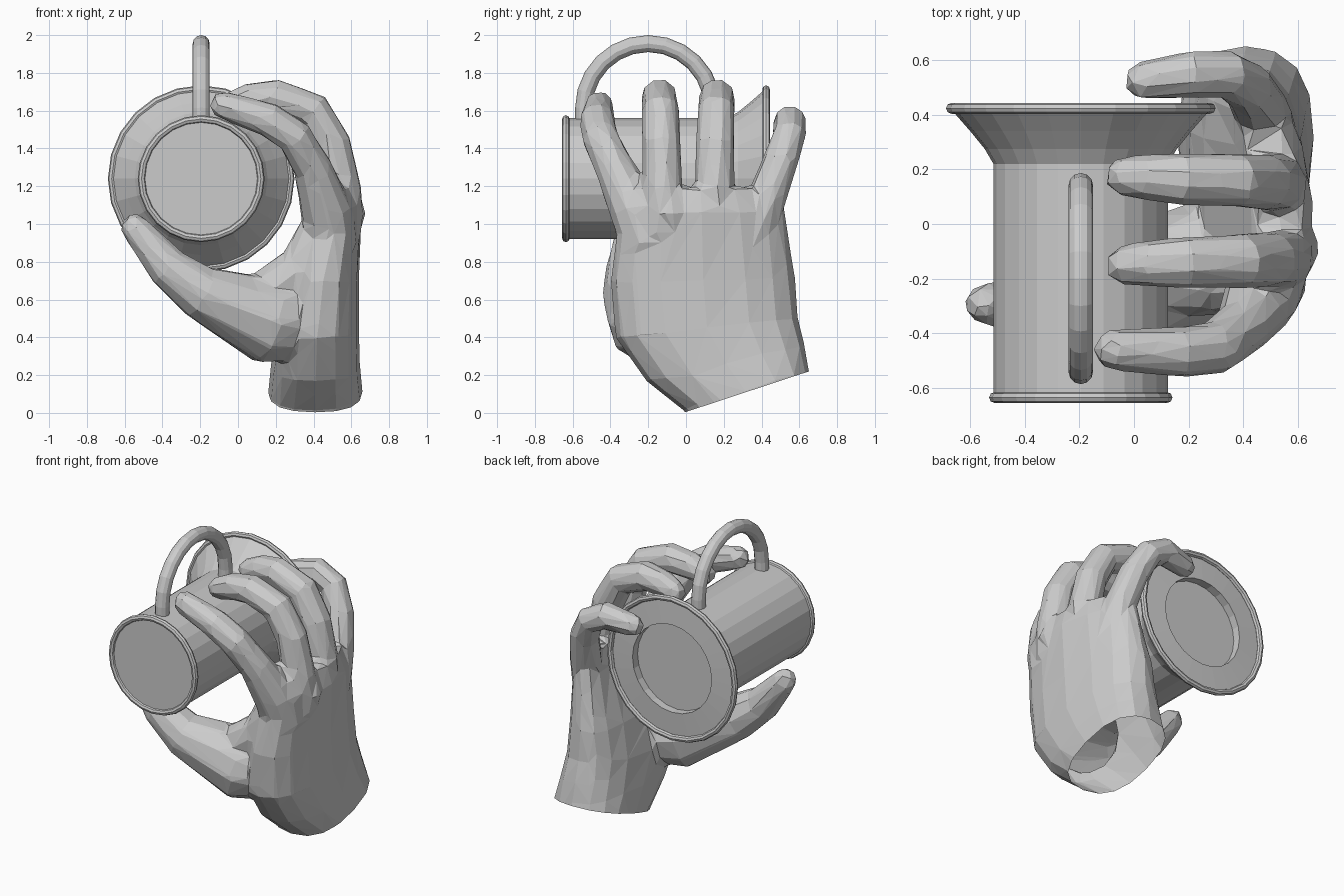
import bpy, bmesh, math
from mathutils import Vector

if "Cube" in bpy.data.objects:
    bpy.data.objects.remove(bpy.data.objects["Cube"])

CX, CZ = -0.195, 1.24           # mug axis (runs along y)


def new_object(name, bm):
    bmesh.ops.recalc_face_normals(bm, faces=bm.faces)
    me = bpy.data.meshes.new(name)
    bm.to_mesh(me)
    bm.free()
    ob = bpy.data.objects.new(name, me)
    bpy.context.collection.objects.link(ob)
    return ob


def lathe(name, profile, closed=False):
    """Spin a (radius, y) profile around the mug axis."""
    bm = bmesh.new()
    vs = [bm.verts.new((CX + r, y, CZ)) for r, y in profile]
    es = [bm.edges.new(e) for e in zip(vs, vs[1:])]
    if closed:
        es.append(bm.edges.new((vs[-1], vs[0])))
    bmesh.ops.spin(bm, geom=vs + es, cent=(CX, 0, CZ), axis=(0, 1, 0),
                   angle=2 * math.pi, steps=24)
    bmesh.ops.remove_doubles(bm, verts=bm.verts, dist=1e-4)
    return new_object(name, bm)


def skin_rings(bm, rings):
    """Bridge a list of point rings into a closed tube."""
    vs = [[bm.verts.new(p) for p in ring] for ring in rings]
    n = len(vs[0])
    faces = [bm.faces.new((a[i], a[(i + 1) % n], b[(i + 1) % n], b[i]))
             for a, b in zip(vs, vs[1:]) for i in range(n)]
    faces += [bm.faces.new(vs[0][::-1]), bm.faces.new(vs[-1])]
    bmesh.ops.recalc_face_normals(bm, faces=faces)


def tube(bm, path, sides=10, side_dir=(0, 1, 0), round_tip=True):
    """Tapered tube through (x, y, z, radius) points."""
    pts = [(Vector(p[:3]), p[3]) for p in path]
    if round_tip:
        d = (pts[-1][0] - pts[-2][0]).normalized()
        p, r = pts[-1]
        pts += [(p + d * r * 0.6, r * 0.75), (p + d * r * 0.85, r * 0.35)]
    rings = []
    for i, (p, r) in enumerate(pts):
        t = (pts[min(i + 1, len(pts) - 1)][0] - pts[max(i - 1, 0)][0]).normalized()
        u = Vector(side_dir)
        u = (u - t * u.dot(t)).normalized()
        v = t.cross(u)
        rings.append([p + r * (math.cos(a) * u + math.sin(a) * v)
                      for a in (2 * math.pi * k / sides for k in range(sides))])
    skin_rings(bm, rings)


# Mug: straight body, flared rim, recessed top
lathe("mug_body", [(0, -.64), (.32, -.64), (.32, .22), (.352, .275), (.405, .34),
                   (.475, .42), (.30, .43), (.30, .375), (0, .375)])

# Rolled beads on the base and rim
for name, r, y in (("base_bead", .316, -.636), ("rim_bead", .474, .424)):
    lathe(name, [(r + .02 * math.cos(k * math.pi / 4), y + .02 * math.sin(k * math.pi / 4))
                 for k in range(8)], True)

# Mug handle: half ring with its ends sunk in the body
arc = [(CX, -.2 - .342 * math.cos(a), 1.613 + .342 * math.sin(a), .045)
       for a in (math.pi * k / 12 for k in range(13))]
ends = [(CX, p[1], 1.5, .045) for p in (arc[0], arc[-1])]
bm = bmesh.new()
tube(bm, ends[:1] + arc + ends[1:], 12, (1, 0, 0), False)
new_object("mug_handle", bm)


def spow(v, e=0.8):
    return math.copysign(abs(v) ** e, v)


# Palm: stacked rounded sections (cx, cy, z, half x, half y, tilt);
# the little-finger side arches inwards with height
rings = []
for cx, cy, z, hx, hy, tilt in [(.40, .37, 0, .25, .31, .33),
                                (.41, .32, .12, .25, .33, .33),
                                (.41, .21, .26, .235, .42, .22),
                                (.42, .11, .45, .22, .485, .1),
                                (.45, .09, .7, .19, .49, 0),
                                (.525, .085, 1.07, .13, .44, 0),
                                (.53, .09, 1.19, .09, .38, 0)]:
    ring = []
    for k in range(16):
        a = math.pi * k / 8
        s = spow(math.sin(a))
        arch = max(0, z - .2) * .11 * max(s, 0) ** 1.5
        ring.append((cx + hx * spow(math.cos(a)) - arch, cy + hy * s, z + tilt * hy * s))
    rings.append(ring)
bm = bmesh.new()
skin_rings(bm, rings)

# Thumb and the web joining it to the palm
tube(bm, [(.5, 0, .54, .1), (.36, -.1, .5, .22), (.15, -.19, .49, .235),
          (-.2, -.3, .64, .148), (-.37, -.31, .77, .115), (-.55, -.29, .985, .078)])
tube(bm, [(.05, -.2, .56, .13), (.34, -.2, .76, .14), (.46, -.22, 1, .12)])

# Index finger
tube(bm, [(.5, -.2, .88, .14), (.465, -.27, 1.08, .14), (.395, -.38, 1.3, .105),
          (.3, -.455, 1.46, .1), (.17, -.47, 1.55, .095), (-.08, -.46, 1.63, .077)])

# Middle and ring fingers share one curl
for y, dx, fan in ((-.12, 0, -.03), (.145, -.02, .03)):
    curl = [(.53, .95, .13), (.55, 1.18, .108), (.5, 1.42, .104), (.4, 1.6, .101),
            (.2, 1.675, .097), (.06, 1.66, .088), (-.04, 1.625, .075)]
    tube(bm, [(x + dx * (x > .1), y + fan * i / 6, z, r)
              for i, (x, z, r) in enumerate(curl)])

# Little finger
tube(bm, [(.48, .34, .92, .12), (.465, .42, 1.12, .105), (.42, .5, 1.33, .095),
          (.34, .55, 1.48, .09), (.22, .55, 1.54, .09), (.03, .525, 1.51, .073)])

# Prominent knuckle at the back of the hand
tube(bm, [(.52, -.1, .92, .1), (.595, -.09, 1.06, .09), (.55, -.1, 1.2, .08)])
raw = new_object("hand_blockout", bm)

# Fuse the parts, relax the joins and reduce to irregular low-poly facets
m = raw.modifiers.new("fuse", 'REMESH')
m.mode = 'VOXEL'
m.voxel_size = 0.018
m = raw.modifiers.new("relax", 'SMOOTH')
m.factor = 0.5
m.iterations = 10
bpy.context.view_layer.update()
dg = bpy.context.evaluated_depsgraph_get()
count = len(raw.evaluated_get(dg).data.polygons) * 2
m = raw.modifiers.new("facet", 'DECIMATE')
m.ratio = min(1.0, 1200 / max(count, 1))
bpy.context.view_layer.update()
dg = bpy.context.evaluated_depsgraph_get()
me = bpy.data.meshes.new_from_object(raw.evaluated_get(dg))
bpy.data.objects.remove(raw)

# Open the wrist with a slanted cut
bm = bmesh.new()
bm.from_mesh(me)
bmesh.ops.bisect_plane(bm, geom=bm.verts[:] + bm.edges[:] + bm.faces[:],
                       plane_co=(0, 0, .005), plane_no=(0, -.33, 1), clear_inner=True)
bm.to_mesh(me)
bm.free()
for f in me.polygons:
    f.use_smooth = False
hand = bpy.data.objects.new("hand", me)
bpy.context.collection.objects.link(hand)
